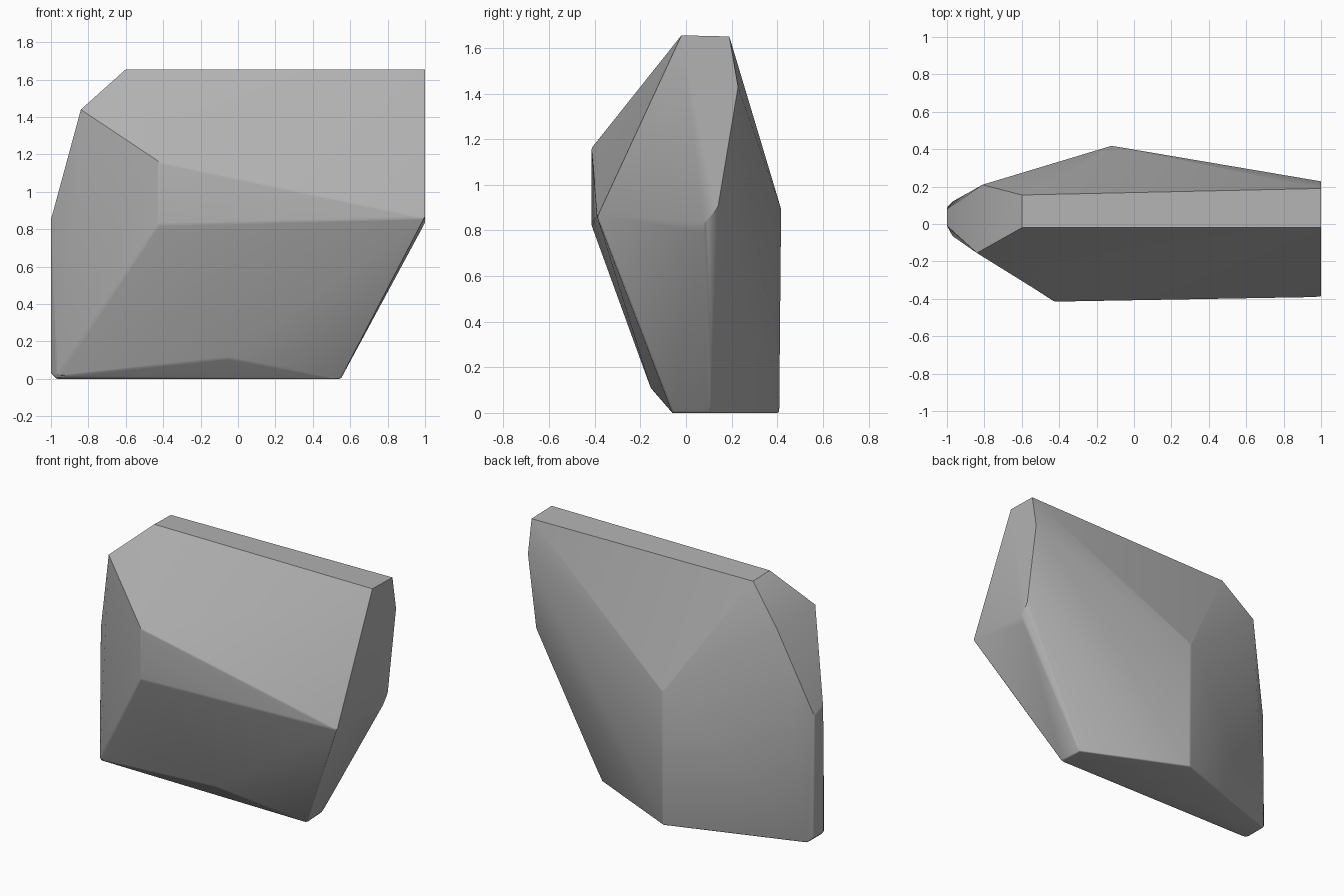
import bpy
import bmesh
import math
from mathutils import Vector

cube = bpy.data.objects.get("Cube")
if cube:
    bpy.data.objects.remove(cube, do_unlink=True)

# Stone colour
stone = bpy.data.materials.new("stone_grey")
stone.use_nodes = True
grey = (0.45, 0.45, 0.45, 1)
stone.diffuse_color = grey
stone.node_tree.nodes["Principled BSDF"].inputs["Base Color"].default_value = grey

# Corner points of the chiselled stone
crest = [(-.6, -.02, 1.655), (1, -.02, 1.655), (1, .19, 1.65), (-.6, .155, 1.65)]
shoulder = [(-.84, -.155, 1.44), (-.81, .21, 1.42)]
front_ridge = [(-.425, -.415, 1.16), (-.425, -.415, .825), (1, -.39, .86)]
right_end = [(1, .228, 1.43), (1, .14, .9), (1, .085, .835)]
left_end = [(-1, -.01, .86), (-1, .08, .84), (-1, -.01, .03),
            (-1, .09, .03), (-.97, -.065, .01)]
back_ridge = [(-.12, .418, .89), (-.12, .41, 0)]
base = [(.55, -.06, 0), (.54, .11, 0), (-.05, -.155, .11), (-.97, .12, 0), (-.97, -.04, 0)]

# Wrap the corners in a convex skin and merge coplanar facets
bm = bmesh.new()
for point in crest + shoulder + front_ridge + right_end + left_end + back_ridge + base:
    bm.verts.new(Vector(point))
hull = bmesh.ops.convex_hull(bm, input=bm.verts[:])
loose = {g for g in hull["geom_interior"] + hull["geom_unused"]
         if isinstance(g, bmesh.types.BMVert)}
bmesh.ops.delete(bm, geom=list(loose), context='VERTS')
bmesh.ops.dissolve_limit(bm, angle_limit=math.radians(2), verts=bm.verts[:], edges=bm.edges[:])
bmesh.ops.recalc_face_normals(bm, faces=bm.faces[:])

# Soften worn edges, leaving the crest and the cut right end crisp
worn = [e for e in bm.edges
        if e.calc_face_angle(0) > math.radians(15)
        and min(v.co.x for v in e.verts) < .9
        and max(v.co.z for v in e.verts) < 1.3]
bmesh.ops.bevel(bm, geom=worn, offset=.025, offset_type='OFFSET', segments=3,
                profile=.5, affect='EDGES', clamp_overlap=True)

mesh = bpy.data.meshes.new("stone_block")
bm.to_mesh(mesh)
bm.free()
mesh.materials.append(stone)
block = bpy.data.objects.new("stone_block", mesh)
bpy.context.collection.objects.link(block)

# Smooth shading with crisp main edges
bpy.ops.object.select_all(action='DESELECT')
block.select_set(True)
bpy.context.view_layer.objects.active = block
bpy.ops.object.shade_smooth_by_angle(angle=math.radians(30))
